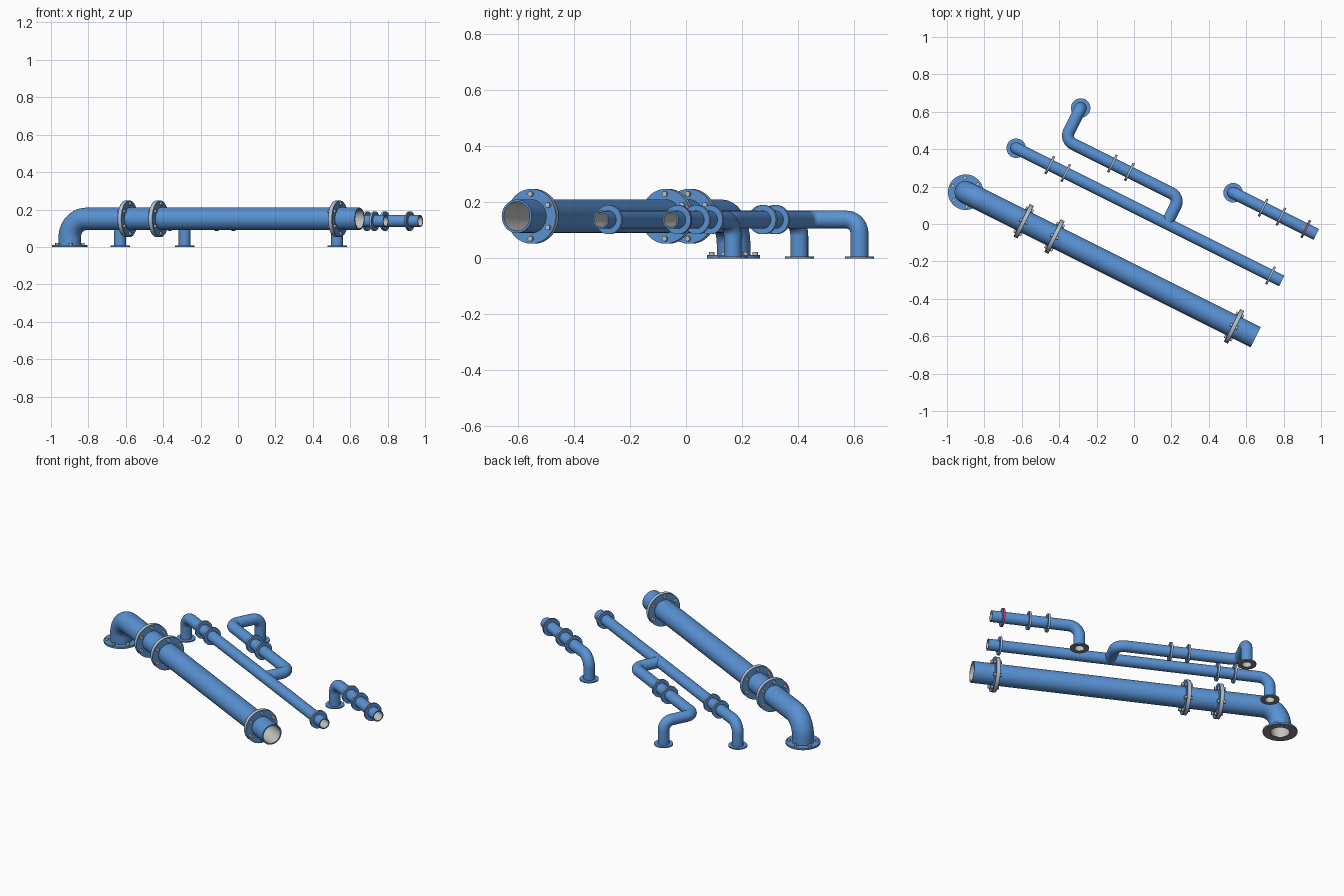
import bpy, bmesh, math
from mathutils import Vector

if "Cube" in bpy.data.objects:
    bpy.data.objects.remove(bpy.data.objects["Cube"])

D = Vector((0.894, -0.447, 0)).normalized()   # run direction shared by all pipes
UP = Vector((0, 0, 1))


def material(name, rgb):
    m = bpy.data.materials.new(name)
    m.diffuse_color = (*rgb, 1)
    m.use_nodes = True
    m.node_tree.nodes["Principled BSDF"].inputs["Base Color"].default_value = m.diffuse_color
    return m


BLUE = material("blue_paint", (0.10, 0.29, 0.66))
GREY = material("grey_metal", (0.55, 0.54, 0.52))
DARK = material("dark_gasket", (0.25, 0.25, 0.26))
RED = material("red_gasket", (0.6, 0.06, 0.06))


def finish(name, bm, mats):
    bmesh.ops.recalc_face_normals(bm, faces=bm.faces)
    me = bpy.data.meshes.new(name)
    bm.to_mesh(me)
    bm.free()
    ob = bpy.data.objects.new(name, me)
    bpy.context.collection.objects.link(ob)
    for m in mats:
        me.materials.append(m)
    bpy.ops.object.select_all(action='DESELECT')
    ob.select_set(True)
    bpy.context.view_layer.objects.active = ob
    bpy.ops.object.shade_smooth_by_angle(angle=math.radians(35))
    return ob


def rounded(points, radius, steps=12):
    """Path with every inner right-angle corner replaced by an arc."""
    out = [points[0]]
    for a, b, c in zip(points, points[1:], points[2:]):
        u, v = (a - b).normalized(), (c - b).normalized()
        centre = b + (u + v) * radius
        for i in range(steps + 1):
            t = math.pi / 2 * i / steps
            out.append(centre - v * radius * math.cos(t) - u * radius * math.sin(t))
    return out + [points[-1]]


def pipe(name, points, r, bend, wall, n=40):
    """Hollow pipe swept along a path: blue outside, grey bore."""
    path = rounded(points, bend)
    bm = bmesh.new()
    loops = []
    tan = (path[1] - path[0]).normalized()
    side = tan.orthogonal().normalized()
    for i, p in enumerate(path):
        new = (path[min(i + 1, len(path) - 1)] - path[max(i - 1, 0)]).normalized()
        side = tan.rotation_difference(new) @ side
        tan = new
        other = tan.cross(side)
        loops.append([[bm.verts.new(p + (side * math.cos(a) + other * math.sin(a)) * q)
                       for a in (2 * math.pi * k / n for k in range(n))]
                      for q in (r, r - wall)])

    def band(a, b, mat):
        for k in range(n):
            j = (k + 1) % n
            bm.faces.new((a[k], a[j], b[j], b[k])).material_index = mat

    for a, b in zip(loops, loops[1:]):
        band(a[0], b[0], 0)
        band(a[1], b[1], 1)
    band(loops[0][0], loops[0][1], 0)
    band(loops[-1][0], loops[-1][1], 0)
    return finish(name, bm, [BLUE, GREY])


def ring(name, centre, axis, r_out, r_in, h0, h1, mat, n=48):
    """Flat annulus between two heights along its axis."""
    bm = bmesh.new()
    q = UP.rotation_difference(axis)
    profile = [(r_out, h0), (r_out, h1), (r_in, h1), (r_in, h0)]
    rows = [[bm.verts.new(centre + q @ Vector((r * math.cos(a), r * math.sin(a), h)))
             for r, h in profile] for a in (2 * math.pi * k / n for k in range(n))]
    for k in range(n):
        a, b = rows[k], rows[(k + 1) % n]
        for i in range(4):
            j = (i + 1) % 4
            bm.faces.new((a[i], b[i], b[j], a[j]))
    return finish(name, bm, [mat])


def bolts(name, centre, axis, r, h0, h1, size):
    """Six bolts in a circle, one straight up on vertical flanges."""
    bm = bmesh.new()
    q = UP.rotation_difference(axis)
    e1 = UP if abs(axis.z) < 0.5 else D
    e2 = axis.cross(e1)
    for k in range(6):
        a = math.pi / 3 * k
        geo = bmesh.ops.create_cone(bm, cap_ends=True, segments=12, radius1=size,
                                    radius2=size, depth=h1 - h0)
        pos = centre + (e1 * math.cos(a) + e2 * math.sin(a)) * r + axis * (h0 + h1) / 2
        for v in geo["verts"]:
            v.co = q @ v.co + pos
    return finish(name, bm, [GREY])


def joint(name, centre, big=False, gasket=GREY):
    """Pair of blue flanges with a gasket between them."""
    r, bore, t, g = (0.098, 0.055, 0.012, 0.007) if big else (0.052, 0.027, 0.006, 0.003)
    ring(name + "_flange_a", centre, D, r, bore, -t, -g, BLUE)
    ring(name + "_gasket", centre, D, r, bore, -g, g, gasket)
    ring(name + "_flange_b", centre, D, r, bore, g, t, BLUE)
    if big:
        bolts(name + "_bolts", centre, D, 0.08, -0.023, 0.023, 0.0095)


def foot(name, x, y, big=False):
    """Floor flange under a riser."""
    c = Vector((x, y, 0))
    r, bore, t = (0.095, 0.055, 0.011) if big else (0.052, 0.027, 0.007)
    ring(name + "_foot_gasket", c, UP, r, bore, 0, 0.003, DARK)
    ring(name + "_foot_flange", c, UP, r, bore, 0.003, t, BLUE)
    if big:
        bolts(name + "_foot_bolts", c, UP, 0.078, 0.005, 0.022, 0.0095)


def straight_run(name, x, y, z, x_end, r, bend, wall, joints, big=False, red=None):
    """Riser, elbow and straight run with joints at the given x positions."""
    at = lambda px: Vector((px, y - 0.5 * (px - x), z))
    pipe(name + "_pipe", [Vector((x, y, 0.001)), at(x), at(x_end)], r, bend, wall)
    foot(name, x, y, big)
    for i, px in enumerate(joints):
        joint(f"{name}_joint_{i + 1}", at(px), big, RED if px == red else GREY)


# Three straight lines
straight_run("main", -0.90, 0.17, 0.15, 0.65, 0.06, 0.10, 0.008,
             (-0.59, -0.425, 0.535), big=True)
straight_run("middle", -0.63, 0.405, 0.138, 0.79, 0.032, 0.06, 0.006,
             (-0.45, -0.365, 0.73))
straight_run("short", 0.53, 0.167, 0.138, 0.975, 0.032, 0.06, 0.006,
             (0.69, 0.785, 0.918), red=0.918)

# Branch line joining the middle pipe through two flat bends
Z = 0.138
pipe("branch_pipe", [Vector((-0.285, 0.62, 0.001)), Vector((-0.285, 0.62, Z)),
                     Vector((-0.37, 0.45, Z)), Vector((0.245, 0.1425, Z)),
                     Vector((0.179, 0.0105, Z))], 0.032, 0.05, 0.006)
foot("branch", -0.285, 0.62)
for i, px in enumerate((-0.115, -0.025)):
    joint(f"branch_joint_{i + 1}", Vector((px, 0.265 - 0.5 * px, Z)))
